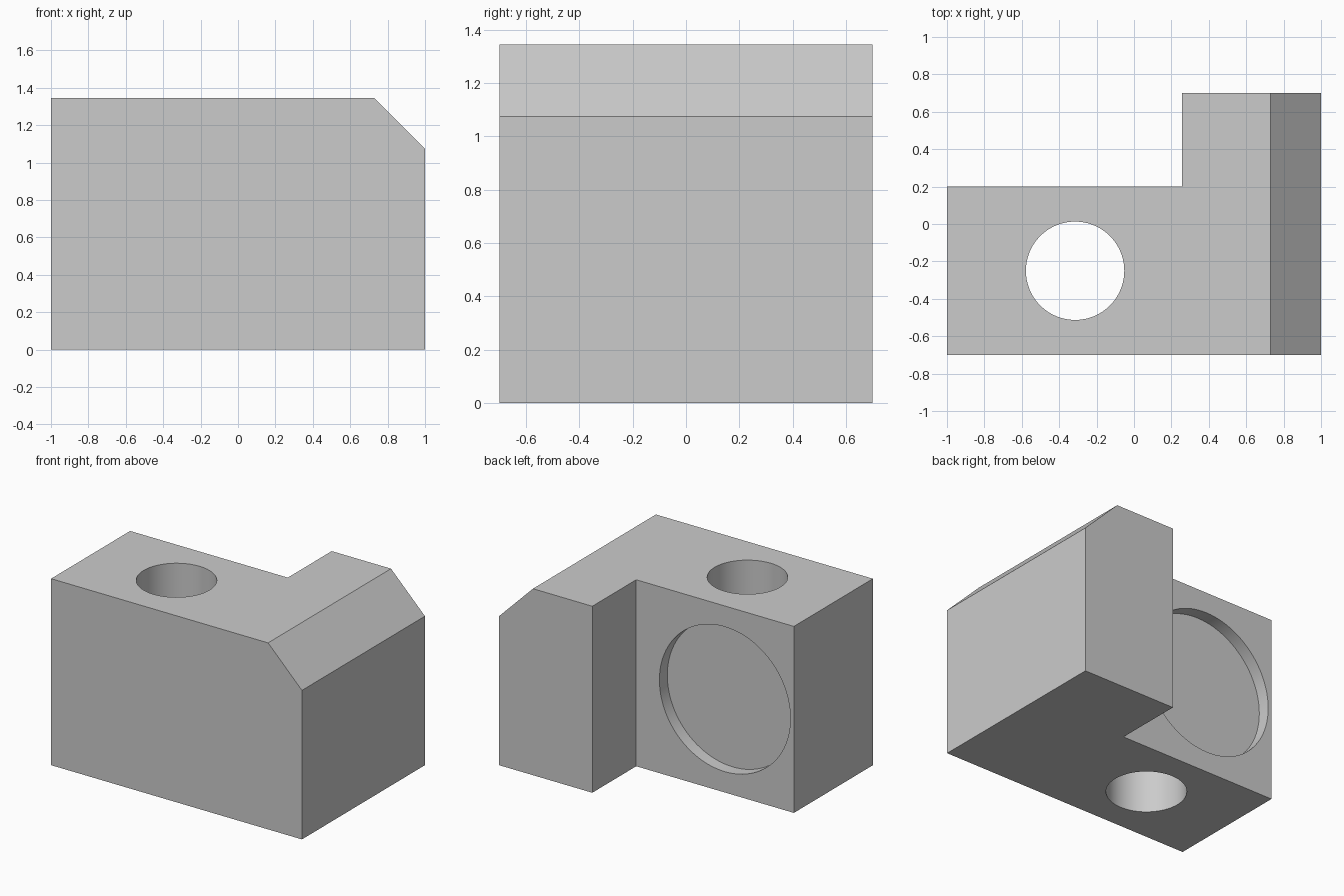
import bpy, bmesh, math
from mathutils import Matrix

default = bpy.data.objects.get("Cube")
if default:
    bpy.data.objects.remove(default, do_unlink=True)

HALF_DEPTH, HEIGHT = 0.7, 1.344
ARM_BACK, STEP_X = 0.2, 0.257
CHAMFER = 0.27

grey = bpy.data.materials.new("plain_grey")
grey.use_nodes = True
colour = (0.6, 0.6, 0.6, 1)
grey.diffuse_color = colour
grey.node_tree.nodes["Principled BSDF"].inputs["Base Color"].default_value = colour


def add_object(name, bm):
    bmesh.ops.recalc_face_normals(bm, faces=bm.faces)
    mesh = bpy.data.meshes.new(name)
    bm.to_mesh(mesh)
    bm.free()
    mesh.materials.append(grey)
    obj = bpy.data.objects.new(name, mesh)
    bpy.context.collection.objects.link(obj)
    return obj


def prism(name, outline, offset):
    """Extrude a closed outline along an offset."""
    bm = bmesh.new()
    face = bm.faces.new([bm.verts.new(p) for p in outline])
    new = bmesh.ops.extrude_face_region(bm, geom=[face])["geom"]
    bmesh.ops.translate(bm, vec=offset, verts=[v for v in new if isinstance(v, bmesh.types.BMVert)])
    return add_object(name, bm)


def cylinder(name, radius, depth, centre, turn=0):
    bm = bmesh.new()
    matrix = Matrix.Translation(centre) @ Matrix.Rotation(turn, 4, "X")
    bmesh.ops.create_cone(bm, cap_ends=True, segments=96, radius1=radius,
                          radius2=radius, depth=depth, matrix=matrix)
    return add_object(name, bm)


def cut(target, cutter):
    mod = target.modifiers.new(cutter.name, "BOOLEAN")
    mod.operation, mod.solver, mod.object = "DIFFERENCE", "EXACT", cutter
    cutter.hide_render = True
    cutter.hide_set(True)
    bpy.context.view_layer.objects.active = target
    bpy.ops.object.modifier_apply(modifier=mod.name)
    bpy.data.objects.remove(cutter, do_unlink=True)


# L-shaped block
plan = [(-1, -HALF_DEPTH), (1, -HALF_DEPTH), (1, HALF_DEPTH),
        (STEP_X, HALF_DEPTH), (STEP_X, ARM_BACK), (-1, ARM_BACK)]
block = prism("bracket_block", [(x, y, 0) for x, y in plan], (0, 0, HEIGHT))

# Sloped upper left edge
slope = [(1 - CHAMFER, HEIGHT), (1, HEIGHT - CHAMFER),
         (1 + CHAMFER, HEIGHT - 2 * CHAMFER), (1 + CHAMFER, HEIGHT + CHAMFER),
         (1 - 2 * CHAMFER, HEIGHT + CHAMFER)]
cut(block, prism("slope_cutter", [(x, -1, z) for x, z in slope], (0, 2, 0)))

# Vertical through hole and shallow round recess in the back
cut(block, cylinder("hole_cutter", 0.263, 2, (-0.315, -0.25, HEIGHT / 2)))
cut(block, cylinder("recess_cutter", 0.522, 0.18, (-0.45, ARM_BACK, HEIGHT / 2), math.pi / 2))

# Smooth bores with crisp edges
bpy.ops.object.select_all(action="DESELECT")
block.select_set(True)
bpy.context.view_layer.objects.active = block
bpy.ops.object.shade_smooth_by_angle(angle=math.radians(30))
